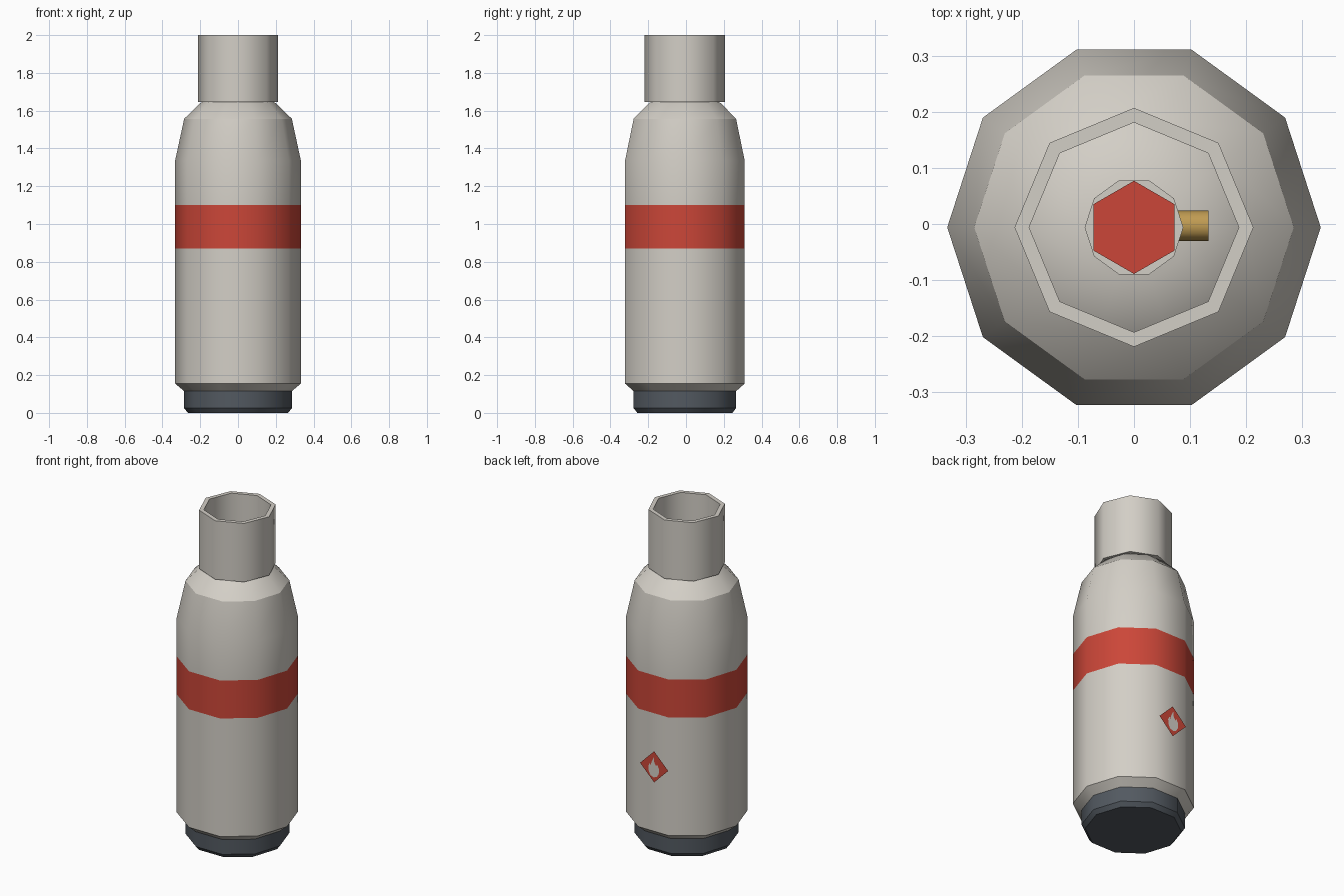
import bpy, bmesh, math

if "Cube" in bpy.data.objects:
    bpy.data.objects.remove(bpy.data.objects["Cube"])

CY = -0.006  # axis of the bottle


def material(name, rgb):
    m = bpy.data.materials.new(name)
    m.diffuse_color = (*rgb, 1)
    m.use_nodes = True
    m.node_tree.nodes["Principled BSDF"].inputs["Base Color"].default_value = m.diffuse_color
    return m


GREY = material("warm_grey", (0.65, 0.62, 0.565))
RED = material("red", (0.60, 0.062, 0.040))
SLATE = material("dark_slate", (0.085, 0.10, 0.118))
BRASS = material("brass", (0.53, 0.33, 0.085))


def finish(name, bm, mats, sharp=50, sharp_z=()):
    """Smooth shading with hard edges by angle or at given heights."""
    for f in bm.faces:
        f.smooth = True
    for e in bm.edges:
        if len(e.link_faces) == 2:
            ring = any(all(abs(v.co.z - z) < 1e-4 for v in e.verts) for z in sharp_z)
            e.smooth = e.calc_face_angle() < math.radians(sharp) and not ring
    me = bpy.data.meshes.new(name)
    bm.to_mesh(me)
    bm.free()
    for m in mats:
        me.materials.append(m)
    ob = bpy.data.objects.new(name, me)
    bpy.context.collection.objects.link(ob)
    return ob


def lathe(name, profile, sides, mats, start=0.0, loop=False, sharp=50,
          sharp_z=(), pick=None):
    """Spin (radius, height) points; ends are capped unless the profile loops."""
    bm = bmesh.new()
    rings = []
    for r, z in profile:
        rings.append([bm.verts.new((r * math.cos(start + math.tau * i / sides),
                                    CY + r * math.sin(start + math.tau * i / sides), z))
                      for i in range(sides)])
    pairs = list(zip(rings, rings[1:]))
    if loop:
        pairs.append((rings[-1], rings[0]))
    for a, b in pairs:
        for i in range(sides):
            j = (i + 1) % sides
            bm.faces.new((a[i], a[j], b[j], b[i]))
    if not loop:
        bm.faces.new(rings[0][::-1])
        bm.faces.new(rings[-1])
    bmesh.ops.recalc_face_normals(bm, faces=bm.faces)
    if pick:
        for f in bm.faces:
            f.material_index = pick(f.calc_center_median().z)
    return finish(name, bm, mats, sharp, sharp_z)


def back_plate(name, points, y, mat):
    """Flat sheet facing the back, from (x, z) points."""
    bm = bmesh.new()
    f = bm.faces.new([bm.verts.new((x, y, z)) for x, z in points])
    f.normal_update()
    if f.normal.y < 0:
        f.normal_flip()
    return finish(name, bm, [mat])


# Foot of the bottle
lathe("base", [(0.265, 0), (0.285, 0.025), (0.285, 0.118)], 10, [SLATE],
      sharp=38, sharp_z=(0.025,))

# Main body with the red band and tapered shoulder
lathe("body", [(0.285, 0.115), (0.333, 0.155), (0.333, 0.87), (0.333, 1.10),
               (0.333, 1.335), (0.285, 1.557), (0.20, 1.64), (0.10, 1.685)],
      10, [GREY, RED], sharp=40, sharp_z=(0.155, 1.557),
      pick=lambda z: int(0.87 < z < 1.10))

# Valve guard: open octagonal tube
lathe("collar", [(0.213, 1.645), (0.213, 2.0), (0.187, 2.0), (0.187, 1.645)],
      8, [GREY], loop=True)

# Valve stem, red hexagonal knob, brass outlet
lathe("valve_stem", [(0.088, 1.66), (0.088, 1.80)], 10, [GREY])
lathe("valve_knob", [(0.083, 1.80), (0.083, 1.88)], 6, [RED],
      start=math.pi / 6, sharp=30)
bm = bmesh.new()
bmesh.ops.create_cone(bm, cap_ends=True, segments=12, radius1=0.027,
                      radius2=0.027, depth=0.10)
for v in bm.verts:
    v.co = (v.co.z + 0.083, v.co.x + CY + 0.003, v.co.y + 1.75)
bmesh.ops.recalc_face_normals(bm, faces=bm.faces)
finish("valve_outlet", bm, [BRASS])

# Warning sign on the back: red diamond and pale flame
SX, SZ, H = -0.01, 0.55, 0.094
back_plate("warning_diamond",
           [(SX + H, SZ), (SX, SZ + H), (SX - H, SZ), (SX, SZ - H)], 0.319, RED)
flame = [(0.0, -0.062), (0.022, -0.055), (0.034, -0.03), (0.036, 0.0),
         (0.026, 0.02), (0.022, 0.004), (0.014, 0.03), (0.0, 0.058),
         (-0.004, 0.028), (-0.016, 0.008), (-0.022, 0.022), (-0.036, -0.004),
         (-0.033, -0.034), (-0.02, -0.055)]
back_plate("warning_flame", [(SX + x, SZ + z) for x, z in flame], 0.323, GREY)
